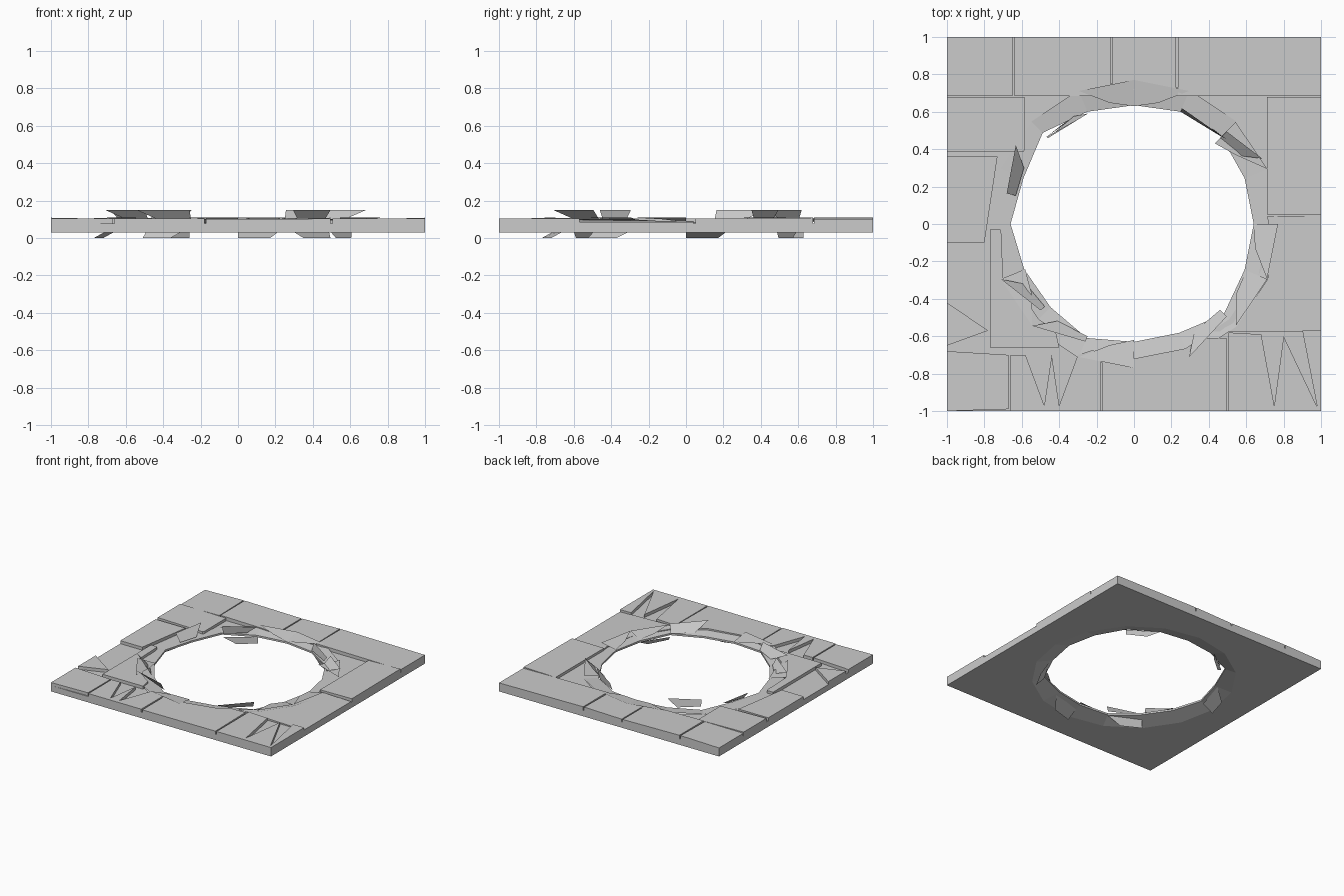
import bpy
from math import cos, sin, pi

if "Cube" in bpy.data.objects:
    bpy.data.objects.remove(bpy.data.objects["Cube"])

N = 16

def mesh(name, verts, faces):
    me = bpy.data.meshes.new(name)
    me.from_pydata(verts, [], faces)
    me.update()
    ob = bpy.data.objects.new(name, me)
    bpy.context.collection.objects.link(ob)
    return ob

def polar(k, r, z):
    a = 2 * pi * k / N
    return (r * cos(a), r * sin(a), z)

def prism(name, outline, z0, tops):
    n = len(outline)
    verts = [(x, y, z0) for x, y in outline] + [(x, y, t) for (x, y), t in zip(outline, tops)]
    faces = [tuple(reversed(range(n))), tuple(range(n, 2 * n))]
    faces += [(k, (k + 1) % n, n + (k + 1) % n, n + k) for k in range(n)]
    return mesh(name, verts, faces)

def rect(x0, x1, y0, y1):
    return [(x0, y0), (x1, y0), (x1, y1), (x0, y1)]

def cutter(radius):
    ob = prism("hole_cutter", [polar(k, radius, 0)[:2] for k in range(N)], -1, [1] * N)
    ob.hide_render = True
    return ob

def cut(ob, tool):
    m = ob.modifiers.new("hole", 'BOOLEAN')
    m.operation, m.solver, m.object = 'DIFFERENCE', 'EXACT', tool
    bpy.context.view_layer.objects.active = ob
    bpy.ops.object.modifier_apply(modifier=m.name)

wide, narrow = cutter(0.77), cutter(0.72)

# base slab with its round opening
slab = prism("base_slab", rect(-1, 1, -1, 1), 0.03, [0.078] * 4)
cut(slab, wide)

# whole paving stones of the front and back rows and the back corners
for i, r in enumerate([
        (-1, -.65, .685, 1), (-.64, -.125, .685, 1), (-.115, .225, .685, 1), (.235, 1, .685, 1),
        (-.17, .495, -1, -.61), (-1, -.585, .385, .68), (.71, 1, .05, .68)]):
    tops = [.108, .1, .1, .108] if i % 2 else [.1, .103, .108, .1]
    cut(prism("paving_stone", rect(*r), 0.07, tops), narrow)

# broken paving stones of the front row and side columns
for outline in [
        [(-1, -1), (-.67, -.99), (-.67, -.7), (-1, -.68)],
        [(-.66, -1), (-.18, -1), (-.18, -.66), (-.3, -.7), (-.4, -.97), (-.44, -.7),
         (-.48, -.97), (-.58, -.7), (-.66, -.7)],
        [(.505, -1), (1, -1), (1, -.57), (.9, -.57), (.98, -.98), (.8, -.6), (.75, -.97),
         (.68, -.59), (.505, -.58)],
        [(-1, -.1), (-.8, -.1), (-.73, .36), (-1, .36)],
        [(-1, -.65), (-.78, -.57), (-1, -.42)],
        [(-.77, -.66), (-.4, -.66), (-.45, -.43), (-.7, -.3), (-.71, -.03), (-.77, -.03)]]:
    cut(prism("broken_stone", outline, 0.07, [.103] * len(outline)), narrow)
# worn stone of the right side, sloping down to the edge
cut(prism("worn_stone", rect(.3, 1, -.575, .04), 0.07, [.1, .084, .084, .1]), narrow)

for tool in (wide, narrow):
    bpy.data.objects.remove(tool)

# broken lip around the opening
inner = [.64, .64, .66, .65, .635, .65, .69, .64, .66, .635, .63, .66, .63, .63, .68, .64]
rows = [[polar(k, .77, .03) for k in range(N)],
        [polar(k, inner[k], .065) for k in range(N)],
        [polar(k, inner[k], .08) for k in range(N)],
        [polar(k, .775, .082 if 5 < k < 11 or k < 3 else .10) for k in range(N)]]
faces = [(j * N + k, (j + 1) * N + k, (j + 1) * N + (k + 1) % N, j * N + (k + 1) % N)
         for j in range(3) for k in range(N)]
mesh("broken_lip", sum(rows, []), faces)

# upright splinters of the old kerb: start, end (sixteenths), top radius at each end
for k0, k1, r0, r1 in [(1.2, 2, .77, .70), (1.9, 3, .67, .67), (5, 6, .64, .66),
                       (6.5, 7.4, .76, .70), (9, 9.9, .77, .68), (10, 11, .77, .68),
                       (13, 14, .77, .70)]:
    mesh("upper_splinter", [polar(k0, r0, .15), polar(k1, r1, .15),
                            polar(k1, .65, .09), polar(k0 + .3, .66, .09)], [(0, 1, 2, 3)])

# pointed shards lying between the kerb and the edge
for k, r, side in [(4, .63, 1), (4, .63, -1), (12, .62, -1), (0, .64, -1),
                   (2, .61, -1), (9, .63, 1), (15, .65, -1)]:
    mesh("loose_shard", [polar(k, .77, .11), polar(k + side, .77, .11),
                         polar(k + side * .5, .66, .10), polar(k, r, .085)], [(0, 1, 2, 3)])

# lower splinters hanging down to the ground
for k, side, r in [(2, 1, .70), (5, 1, .68), (8, -1, .77), (10, 1, .72), (12, 1, .77), (14, 1, .74)]:
    mesh("lower_splinter", [polar(k, r, 0), polar(k + side * .6, r - .03, 0),
                            polar(k + side, .66, .06), polar(k, .68, .05)], [(0, 1, 2, 3)])
